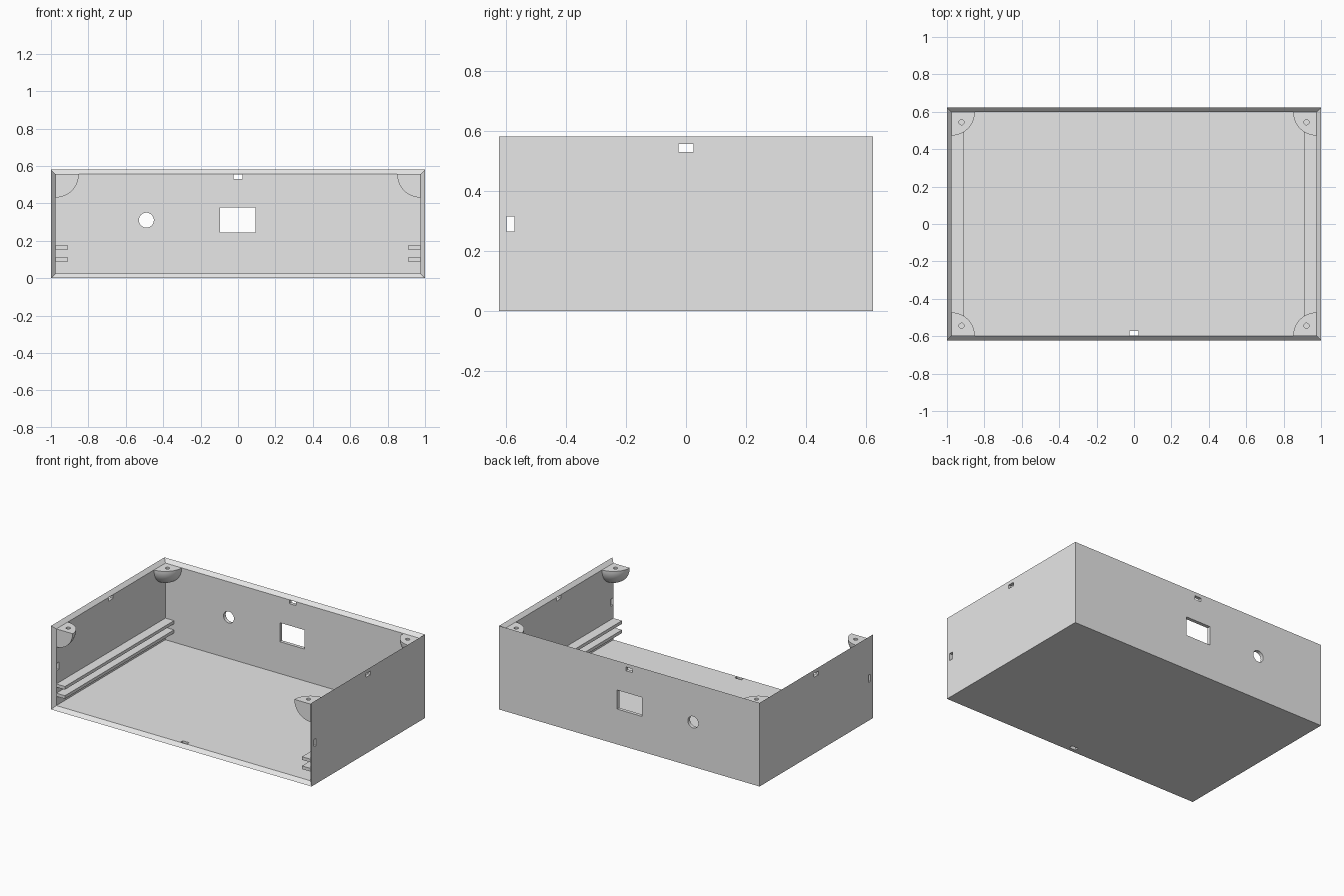
import bpy, bmesh
from math import pi
from mathutils import Matrix, Vector

default = bpy.data.objects.get("Cube")
if default:
    bpy.data.objects.remove(default)

HX, HY, H = 1.0, 0.622, 0.58     # half width, half depth, height
T = 0.024                        # wall thickness
IX, IY, IZ = HX - T, HY - T, H - T
POST_R = 0.125

grey = bpy.data.materials.new("light_grey_plastic")
grey.use_nodes = True
grey.diffuse_color = (0.8, 0.8, 0.8, 1)
grey.node_tree.nodes["Principled BSDF"].inputs["Base Color"].default_value = (0.8, 0.8, 0.8, 1)


def add_box(bm, x, y, z):
    """Box from (min, max) ranges; returns its vertices."""
    lo, hi = Vector((x[0], y[0], z[0])), Vector((x[1], y[1], z[1]))
    m = Matrix.Translation((lo + hi) / 2) @ Matrix.Diagonal((*(hi - lo), 1))
    return bmesh.ops.create_cube(bm, size=1, matrix=m)["verts"]


def add_cylinder(bm, centre, radius, depth, turn=None):
    m = Matrix.Translation(centre) @ (turn or Matrix.Identity(4))
    bmesh.ops.create_cone(bm, cap_ends=True, segments=48, radius1=radius,
                          radius2=radius, depth=depth, matrix=m)


def finish(bm, name):
    bmesh.ops.recalc_face_normals(bm, faces=bm.faces)
    mesh = bpy.data.meshes.new(name)
    bm.to_mesh(mesh)
    bm.free()
    mesh.materials.append(grey)
    obj = bpy.data.objects.new(name, mesh)
    bpy.context.collection.objects.link(obj)
    return obj


def activate(obj):
    bpy.ops.object.select_all(action='DESELECT')
    obj.select_set(True)
    bpy.context.view_layer.objects.active = obj


def cut(obj, cutter):
    """Subtract the cutter, then discard it."""
    cutter.hide_render = True
    mod = obj.modifiers.new("cut", 'BOOLEAN')
    mod.operation, mod.solver, mod.object = 'DIFFERENCE', 'EXACT', cutter
    activate(obj)
    bpy.ops.object.modifier_apply(modifier=mod.name)
    bpy.data.objects.remove(cutter)


# Shell: two nested boxes without top and front, joined by a mitred rim
bm = bmesh.new()
outer = add_box(bm, (-HX, HX), (-HY, HY), (0, H))
inner = add_box(bm, (-IX, IX), (-IY, IY), (T, IZ))
twin = dict(zip(outer, inner))
bm.normal_update()
open_faces = [f for f in bm.faces if f.normal.z > 0.9 or f.normal.y < -0.9]
bmesh.ops.delete(bm, geom=open_faces, context='FACES')
for e in [e for e in bm.edges if e.is_boundary and e.verts[0] in twin]:
    a, b = e.verts
    bm.faces.new((a, b, twin[b], twin[a]))
shell = finish(bm, "case_shell")

# Openings: display window, cable hole and latch slots
SLOT, SLOT_W, EPS = 0.026, 0.025, 0.001
high = (IZ - EPS - SLOT, IZ - EPS)
near = (-IY + EPS, -IY + EPS + SLOT)
wide = (-SLOT_W, SLOT_W)
back = (IY - 0.05, HY + 0.05)
across = (-HX - 0.1, HX + 0.1)
bm = bmesh.new()
add_box(bm, (-0.097, 0.093), back, (0.245, 0.377))
add_cylinder(bm, (-0.49, HY, 0.31), 0.04, 0.2, Matrix.Rotation(pi / 2, 4, 'X'))
add_box(bm, wide, back, high)
add_box(bm, wide, near, (-0.05, 0.05))
add_box(bm, across, wide, high)
add_box(bm, across, near, (0.265, 0.315))
cut(shell, finish(bm, "opening_cutter"))

# Board rails along both side walls
for side, sx in (("left", 1), ("right", -1)):
    for level, z in (("lower", 0.088), ("upper", 0.152)):
        bm = bmesh.new()
        x = sorted((sx * 0.91, sx * (IX + 0.005)))
        add_box(bm, x, (-IY, IY), (z, z + 0.022))
        finish(bm, f"{side}_{level}_rail")

# Rounded screw posts in the four upper corners, each an eighth of a ball
for side, sx in (("left", 1), ("right", -1)):
    for end, sy in (("front", -1), ("back", 1)):
        corner = Vector((sx * IX, sy * IY, IZ))
        bm = bmesh.new()
        bmesh.ops.create_uvsphere(bm, u_segments=64, v_segments=32, radius=POST_R)
        for normal in ((sx, 0, 0), (0, sy, 0), (0, 0, 1)):
            bmesh.ops.bisect_plane(bm, geom=bm.verts[:] + bm.edges[:] + bm.faces[:],
                                   dist=1e-5, plane_co=(0, 0, 0),
                                   plane_no=normal, clear_outer=True)
            bmesh.ops.holes_fill(bm, edges=[e for e in bm.edges if e.is_boundary])
        bmesh.ops.translate(bm, verts=bm.verts, vec=corner)
        post = finish(bm, f"{end}_{side}_screw_post")
        bm = bmesh.new()
        add_cylinder(bm, corner - Vector((sx * 0.054, sy * 0.054, 0)), 0.014, 0.14)
        cut(post, finish(bm, "screw_cutter"))
        activate(post)
        bpy.ops.object.shade_smooth_by_angle(angle=pi / 6)

# Keep the round cable hole smooth
activate(shell)
bpy.ops.object.shade_smooth_by_angle(angle=pi / 6)
